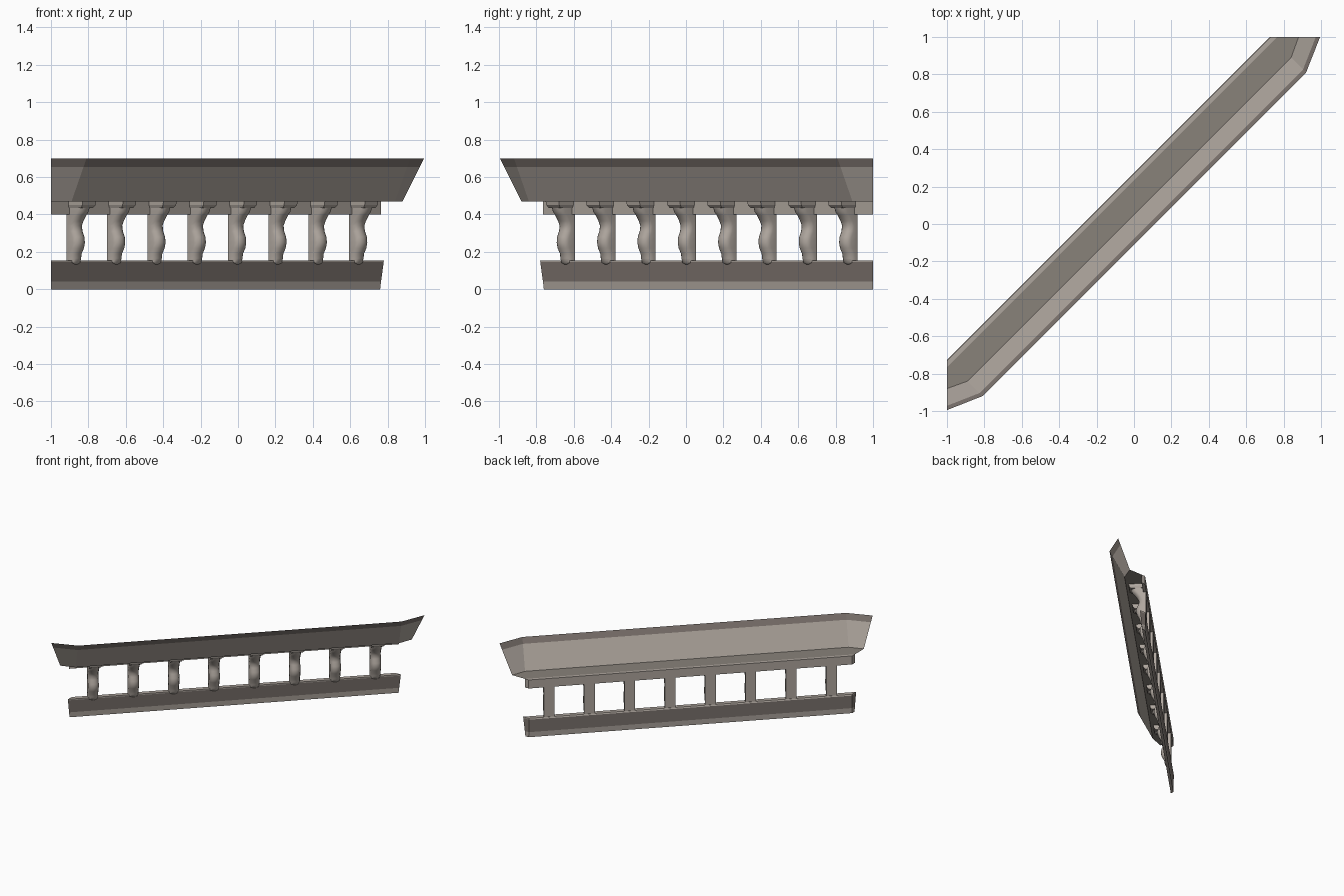
import bpy, bmesh, math
from mathutils import Vector

if "Cube" in bpy.data.objects:
    bpy.data.objects.remove(bpy.data.objects["Cube"])

# The piece runs diagonally; d = x - y is the outward offset, s = (x + y) / 2 runs along it.
def mat(name, rgb):
    m = bpy.data.materials.new(name)
    m.diffuse_color = (*rgb, 1)
    m.use_nodes = True
    m.node_tree.nodes["Principled BSDF"].inputs["Base Color"].default_value = m.diffuse_color
    return m

LIGHT = mat("light stone", (0.43, 0.385, 0.345))
DARK = mat("dark stone", (0.205, 0.175, 0.158))
FLOOR = mat("weathered stone", (0.25, 0.225, 0.195))

def sd(s, d, z):
    return Vector((s + d / 2, s - d / 2, z))

def mirror(p):
    return Vector((-p[1], -p[0], p[2]))

def finish(name, bm, mats, rule=None, smooth=False, solid=True):
    if solid:
        bmesh.ops.recalc_face_normals(bm, faces=bm.faces)
    bm.normal_update()
    if rule:
        for f in bm.faces:
            f.material_index = rule(f.calc_center_median(), f.normal)
    me = bpy.data.meshes.new(name)
    bm.to_mesh(me)
    bm.free()
    ob = bpy.data.objects.new(name, me)
    bpy.context.collection.objects.link(ob)
    for m in mats:
        me.materials.append(m)
    if smooth:
        bpy.context.view_layer.objects.active = ob
        ob.select_set(True)
        bpy.ops.object.shade_smooth_by_angle(angle=math.radians(40))
        ob.select_set(False)
    return ob

def loft(bm, rings, caps=True):
    vs = [[bm.verts.new(p) for p in r] for r in rings]
    n = len(vs[0])
    for a, b in zip(vs, vs[1:]):
        for i in range(n):
            j = (i + 1) % n
            bm.faces.new((a[i], a[j], b[j], b[i]))
    if caps:
        bm.faces.new(vs[0])
        bm.faces.new(vs[-1])

# Straight rail whose ends are mitred at x = -1 and y = 1
def rail(bm, levels):
    rings = []
    for z, front, back in levels:
        l = [Vector((-1, -1 - d, z)) for d in (front, back)]
        rings.append([l[0], mirror(l[0]), mirror(l[1]), l[1]])
    loft(bm, rings)

# Base rail: light plinth strip, dark body, light top
bm = bmesh.new()
rail(bm, [(0, -0.24, -0.27), (0.042, -0.235, -0.272), (0.145, -0.221, -0.275), (0.155, -0.22, -0.27)])
finish("base_rail", bm, [LIGHT, DARK], lambda c, n: int(0.04 < c.z < 0.148))

# Upper band carrying the cornice
bm = bmesh.new()
rail(bm, [(0.40, -0.235, -0.27), (0.47, -0.235, -0.27)])
finish("upper_band", bm, [LIGHT])

# Flared cornice: thin sheet with turned corners and a dark rim
low = [Vector((-1, -0.88, 0.47)), Vector((-0.89, -0.84, 0.47))]
top = [Vector((-1, -0.995, 0.70)), Vector((-0.81, -0.92, 0.70))]
bm = bmesh.new()
rows = []
for t in (0, 0.8, 1):
    half = [a.lerp(b, t) for a, b in zip(low, top)]
    rows.append([bm.verts.new(p) for p in half + [mirror(p) for p in reversed(half)]])
for a, b in zip(rows, rows[1:]):
    for i in range(3):
        bm.faces.new((a[i], a[i + 1], b[i + 1], b[i]))
finish("cornice_flare", bm, [LIGHT, DARK], lambda c, n: int(c.z > 0.65), solid=False)

# Flat cornice floor
bm = bmesh.new()
back = Vector((-1, -0.765, 0.47))
outline = low + [mirror(low[1]), mirror(low[0]), mirror(back), back]
bm.faces.new([bm.verts.new(p) for p in outline])
finish("cornice_floor", bm, [FLOOR], solid=False)

# Balusters: flat back, rounded S-shaped front, (z, front offset)
PROFILE = [(0.13, -0.225), (0.142, -0.205), (0.165, -0.195), (0.19, -0.19), (0.22, -0.165),
           (0.25, -0.155), (0.28, -0.16), (0.31, -0.18), (0.34, -0.187), (0.365, -0.17),
           (0.395, -0.14), (0.415, -0.115), (0.445, -0.10)]
SECTION = [(-1, 0.045), (-0.8, 0.018), (-0.4, 0.004), (0, 0), (0.4, 0.004), (0.8, 0.018), (1, 0.045)]
HALF = 0.0285
for k in range(8):
    s0 = -0.755 + k * 0.2157
    bm = bmesh.new()
    rings = []
    for z, f in PROFILE:
        w = HALF * (0.6 if z < 0.135 else 1)
        r = [sd(s0 + w * a, max(f - b, -0.262), z) for a, b in SECTION]
        rings.append(r + [sd(s0 + w, -0.266, z), sd(s0 - w, -0.266, z)])
    loft(bm, rings)
    finish(f"baluster_{k + 1}", bm, [LIGHT], smooth=True)
    # Bracket cap under the cornice
    bm = bmesh.new()
    rings = []
    for z, f, w in ((0.435, -0.105, 0.031), (0.45, -0.085, 0.035), (0.469, -0.08, 0.035)):
        rings.append([sd(s0 - w, f, z), sd(s0 + w, f, z), sd(s0 + w, -0.24, z), sd(s0 - w, -0.24, z)])
    loft(bm, rings)
    finish(f"bracket_cap_{k + 1}", bm, [LIGHT])
